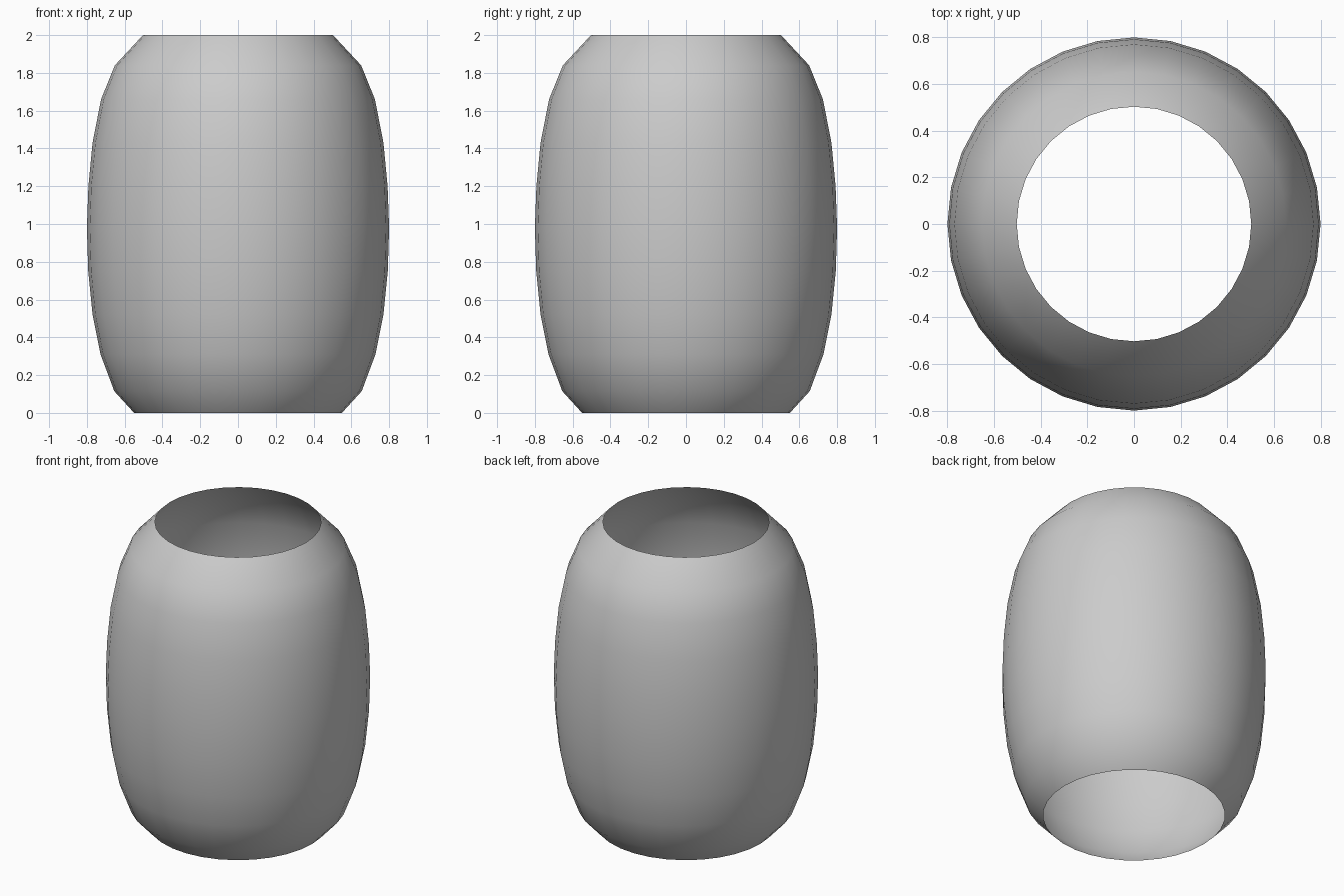
import bpy, bmesh
from math import cos, sin, pi

if "Cube" in bpy.data.objects:
    bpy.data.objects.remove(bpy.data.objects["Cube"])

SIDES = 32
# (radius, height) profile of the open barrel, bottom to top
PROFILE = [(0.55, 0.0), (0.655, 0.115), (0.728, 0.31), (0.77, 0.52), (0.793, 0.75),
           (0.80, 0.98), (0.792, 1.2), (0.77, 1.43), (0.725, 1.66), (0.652, 1.84),
           (0.503, 2.0)]

# Thin open shell: spin the profile into rings and bridge them
bm = bmesh.new()
rings = [[bm.verts.new((r * cos(2 * pi * i / SIDES), r * sin(2 * pi * i / SIDES), z))
          for i in range(SIDES)] for r, z in PROFILE]
for low, high in zip(rings, rings[1:]):
    for i in range(SIDES):
        j = (i + 1) % SIDES
        bm.faces.new((low[i], low[j], high[j], high[i])).smooth = True

mesh = bpy.data.meshes.new("barrel_shell")
bm.to_mesh(mesh)
bm.free()
shell = bpy.data.objects.new("barrel_shell", mesh)
bpy.context.collection.objects.link(shell)
